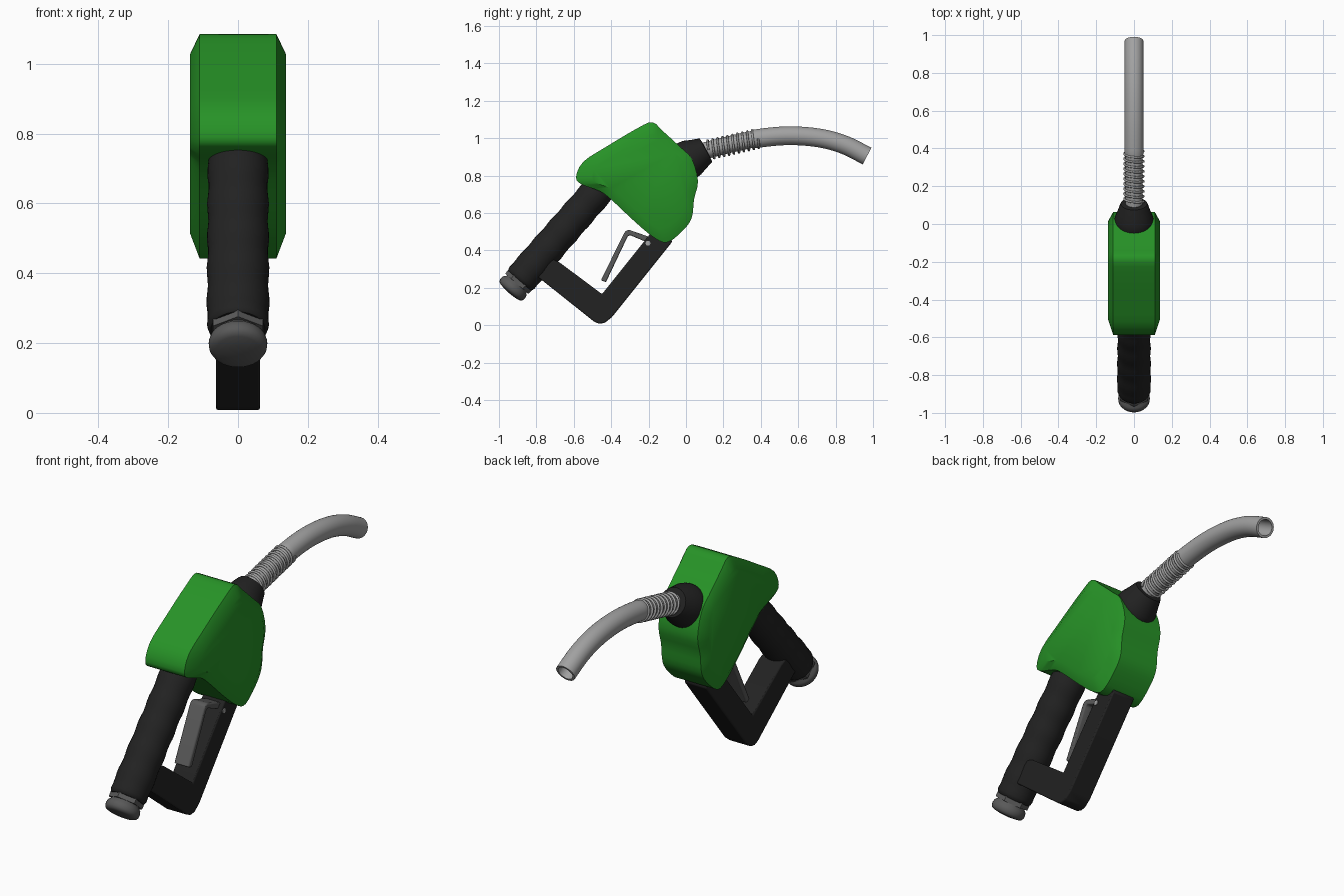
import bpy, bmesh, math
from mathutils import Vector

if "Cube" in bpy.data.objects:
    bpy.data.objects.remove(bpy.data.objects["Cube"], do_unlink=True)


def material(name, color):
    m = bpy.data.materials.new(name)
    m.use_nodes = True
    m.diffuse_color = (*color, 1)
    m.node_tree.nodes["Principled BSDF"].inputs["Base Color"].default_value = (*color, 1)
    return m


green = material("green", (0.02, 0.29, 0.02))
black = material("black", (0.016, 0.016, 0.016))
dark_grey = material("dark grey", (0.1, 0.1, 0.1))
silver = material("silver", (0.36, 0.36, 0.36))


def finish(name, bm, mat, angle=35, bevel=0):
    bmesh.ops.recalc_face_normals(bm, faces=bm.faces)
    mesh = bpy.data.meshes.new(name)
    bm.to_mesh(mesh)
    bm.free()
    mesh.materials.append(mat)
    ob = bpy.data.objects.new(name, mesh)
    bpy.context.collection.objects.link(ob)
    bpy.ops.object.select_all(action='DESELECT')
    ob.select_set(True)
    bpy.context.view_layer.objects.active = ob
    bpy.ops.object.shade_smooth_by_angle(angle=math.radians(angle))
    if bevel:
        mod = ob.modifiers.new("bevel", 'BEVEL')
        mod.width = bevel
        mod.segments = 2
    return ob


def loft_rings(bm, rings):
    """Skin a list of vertex rings and close both ends."""
    rings = [[bm.verts.new(p) for p in ring] for ring in rings]
    n = len(rings[0])
    for a, b in zip(rings, rings[1:]):
        for i in range(n):
            j = (i + 1) % n
            bm.faces.new((a[i], a[j], b[j], b[i]))
    bm.faces.new(rings[0])
    bm.faces.new(rings[-1])


def tube(name, stations, mat, segs=32, angle=35):
    """Circular sections (point, direction, radius) in the side plane."""
    rings = []
    for p, t, r in stations:
        n = Vector((0, -t.z, t.y))
        angles = [math.tau * i / segs + math.pi / 2 for i in range(segs)]
        rings.append([p + r * (Vector((math.cos(a), 0, 0)) + n * math.sin(a)) for a in angles])
    bm = bmesh.new()
    loft_rings(bm, rings)
    return finish(name, bm, mat, angle)


def lathe(name, start, direction, profile, mat, segs=32, angle=35):
    start, t = Vector((0, *start)), Vector((0, *direction)).normalized()
    return tube(name, [(start + t * d, t, r) for d, r in profile], mat, segs, angle)


def prism(name, outline, levels, mat, centre=(0, 0), bevel=0):
    """Side outline stacked across x; each level is (x, scale about centre)."""
    c = Vector(centre)
    rings = [[(x, *(c + (Vector(p) - c) * s)) for p in outline] for x, s in levels]
    bm = bmesh.new()
    loft_rings(bm, rings)
    return finish(name, bm, mat, bevel=bevel)


def spline(points, steps, closed=False):
    """Catmull-Rom curve through the points."""
    pts = [Vector(p) for p in points]
    n = len(pts)
    if not closed:
        pts = [pts[0] * 2 - pts[1]] + pts + [pts[-1] * 2 - pts[-2]]
    out = []
    for i in range(n if closed else n - 1):
        a, b, c, d = (pts[(i + k - 1) % n] if closed else pts[i + k] for k in range(4))
        for s in range(steps):
            u = s / steps
            out.append(0.5 * (2 * b + (c - a) * u + (2 * a - 5 * b + 4 * c - d) * u * u
                              + (3 * b - a - 3 * c + d) * u ** 3))
    if not closed:
        out.append(pts[-2])
    return out


# Body shell with sloping side rims
body = [(-.18, 1.085), (-.26, 1.053), (-.43, .952), (-.55, .873), (-.588, .79), (-.556, .752),
        (-.46, .716), (-.396, .668), (-.27, .55), (-.166, .465), (-.096, .444), (-.01, .513),
        (.032, .578), (.043, .674), (.064, .77), (.032, .888), (-.03, .952), (-.123, 1.037)]
prism("body_shell", spline(body, 3, True),
      [(-.137, .8), (-.11, 1), (.11, 1), (.137, .8)], green, centre=(-.18, .8))

# Grip with shallow finger waves, ending in a nut and hose cap
grip_end, down = (-.89, .238), (-.657, -.754)
waves = [(-.75 + .73 * i / 30, .085 + .002 * math.sin(i * 1.25) + .004 * i / 30) for i in range(31)]
lathe("grip", grip_end, down, waves + [(-.005, .084), (0, .078)], black)
lathe("hose_nut", grip_end, down, [(-.01, .083), (.022, .083)], dark_grey, segs=6, angle=20)
lathe("hose_cap", grip_end, down,
      [(.015, .066), (.026, .07), (.036, .08), (.05, .084), (.064, .083),
       (.075, .077), (.081, .064), (.086, .03), (.087, .008)], dark_grey, angle=45)

# Trigger guard
guard = [(-.797, .262), (-.49, .018), (-.465, .008), (-.435, .012), (-.396, .043), (-.075, .444),
         (-.09, .56), (-.17, .515), (-.449, .166), (-.675, .335), (-.727, .358)]
prism("trigger_guard", guard, [(-.063, 1), (.063, 1)], black, bevel=.006)

# Trigger lever and its pivot pin
lever = [(-.455, .24), (-.332, .49), (-.322, .504), (-.305, .51), (-.19, .47),
         (-.197, .438), (-.30, .482), (-.312, .474), (-.428, .23)]
prism("trigger_lever", lever, [(-.042, 1), (.042, 1)], dark_grey, bevel=.006)
pin = bmesh.new()
loft_rings(pin, [[(x, -.203 + .013 * math.cos(math.tau * i / 12), .438 + .013 * math.sin(math.tau * i / 12))
                  for i in range(12)] for x in (-.067, .067)])
finish("pivot_pin", pin, silver)

# Spout collar
lathe("spout_collar", (.107, .936), (.88, .475),
      [(-.17, .1), (-.11, .105), (-.085, .102), (-.05, .088), (-.008, .074), (0, .07), (.002, .045)], black)

# Curved hollow spout, thinner under the spring
path = [Vector((0, *p)) for p in spline([(.06, .915), (.107, .934), (.262, .973), (.396, 1.0), (.556, 1.013),
                                         (.717, 1.0), (.85, .963), (.968, .904)], 6)]
stations = []
for i, p in enumerate(path):
    t = (path[min(i + 1, len(path) - 1)] - path[max(i - 1, 0)]).normalized()
    stations.append((p, t, .045 if p.y < .37 else .05))
bore = [(p, t, .039) for p, t, r in reversed(stations[-16:])]
tube("spout", stations + bore, silver)

# Spring coil around the spout base
first, last, turns = Vector((0, .12, .937)), Vector((0, .385, .998)), 10
axis = (last - first).normalized()
normal = Vector((0, -axis.z, axis.y))
curve = bpy.data.curves.new("spout_spring", 'CURVE')
curve.dimensions = '3D'
curve.bevel_depth = .006
curve.bevel_resolution = 1
curve.use_fill_caps = True
coil = curve.splines.new('POLY')
count = turns * 24
coil.points.add(count)
for i in range(count + 1):
    a = math.tau * i / 24
    p = first.lerp(last, i / count) + .051 * (Vector((math.cos(a), 0, 0)) + normal * math.sin(a))
    coil.points[i].co = (*p, 1)
curve.materials.append(silver)
spring = bpy.data.objects.new("spout_spring", curve)
bpy.context.collection.objects.link(spring)
